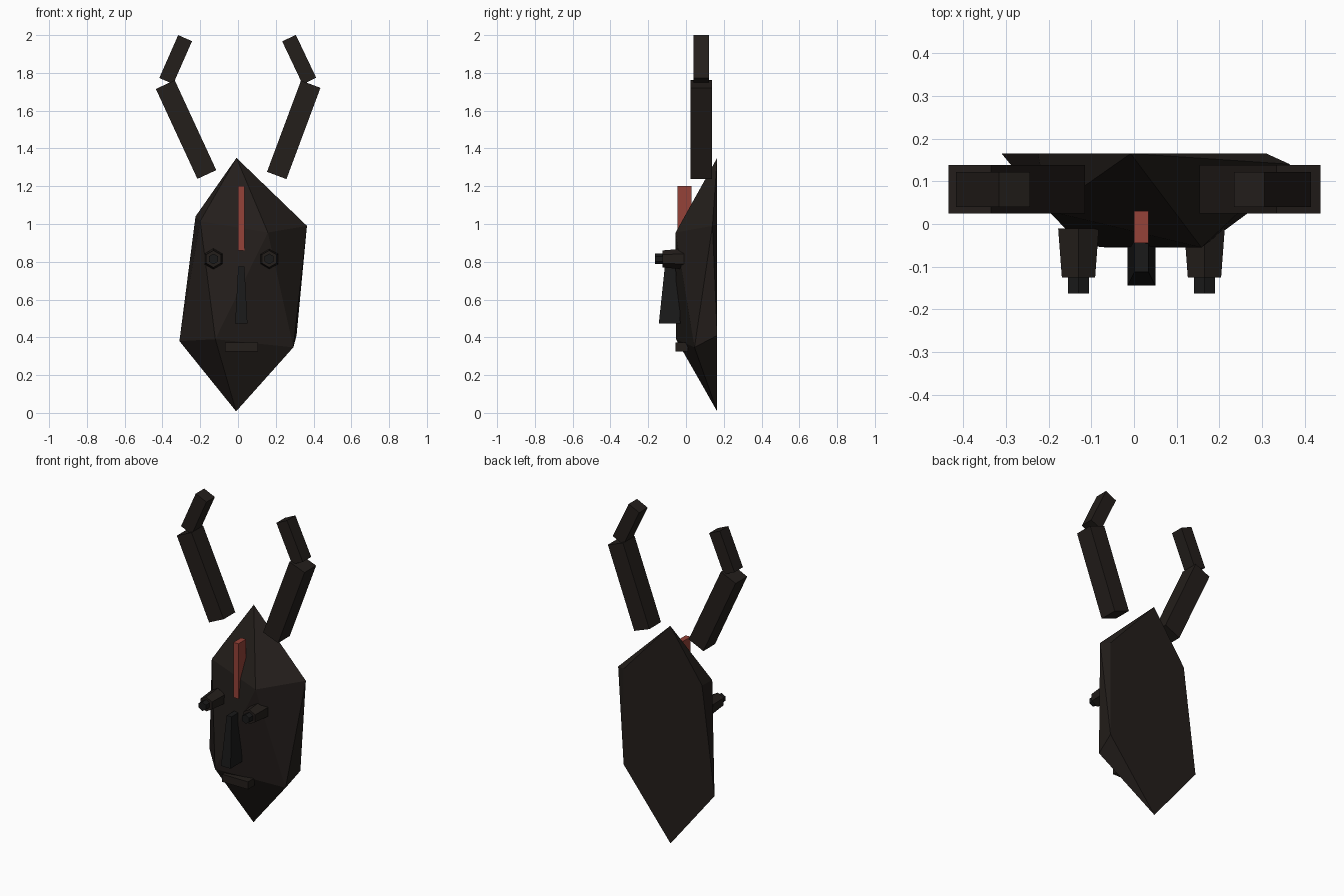
import bpy, bmesh, math
from mathutils import Vector

if "Cube" in bpy.data.objects:
    bpy.data.objects.remove(bpy.data.objects["Cube"])


def material(name, rgb):
    m = bpy.data.materials.new(name)
    m.diffuse_color = (*rgb, 1)
    m.use_nodes = True
    m.node_tree.nodes["Principled BSDF"].inputs["Base Color"].default_value = m.diffuse_color
    return m


WOOD = material("dark_wood", (0.017, 0.013, 0.011))
BLACK = material("black_wood", (0.010, 0.010, 0.010))
RED = material("red_paint", (0.30, 0.055, 0.040))


def hull(name, points, mat):
    """Closed, flat-faced convex solid around a few points."""
    bm = bmesh.new()
    for p in points:
        bm.verts.new(p)
    res = bmesh.ops.convex_hull(bm, input=bm.verts[:])
    inside = [v for v in res["geom_interior"] if isinstance(v, bmesh.types.BMVert)]
    bmesh.ops.delete(bm, geom=inside, context='VERTS')
    bmesh.ops.dissolve_limit(bm, angle_limit=math.radians(0.5),
                             verts=bm.verts[:], edges=bm.edges[:])
    bmesh.ops.recalc_face_normals(bm, faces=bm.faces[:])
    mesh = bpy.data.meshes.new(name)
    bm.to_mesh(mesh)
    bm.free()
    mesh.materials.append(mat)
    ob = bpy.data.objects.new(name, mesh)
    bpy.context.collection.objects.link(ob)
    return ob


def rect(x0, x1, y0, y1, z):
    return [(x, y, z) for x in (x0, x1) for y in (y0, y1)]


def bar(name, a, b, width, y0, y1, mat):
    """Square bar between two (x, z) points."""
    a, b = Vector(a), Vector(b)
    d = (b - a).normalized()
    n = Vector((-d.y, d.x)) * width / 2
    return hull(name, [(p.x, y, p.y) for c in (a, b) for p in (c - n, c + n)
                       for y in (y0, y1)], mat)


def hexagon(x, y, z, r):
    return [(x + r * math.sin(i * math.pi / 3), y, z + r * math.cos(i * math.pi / 3))
            for i in range(6)]


# Faceted face with a flat back
hull("face", [
    (-0.008, 0.165, 1.35), (-0.01, 0.165, 0.008),
    (0.158, -0.055, 0.955), (-0.20, 0.03, 1.015),
    (-0.12, -0.053, 0.39), (0.293, 0.045, 0.347),
    (0.365, 0.14, 0.99), (0.31, 0.165, 0.41),
    (-0.31, 0.165, 0.38), (-0.225, 0.165, 1.04), (0.31, 0.165, 1.0),
], WOOD)

# Two-part horns, slightly uneven left to right
for side, base, bend, bend2, tip in (
        ("left", (-0.165, 1.262), (-0.385, 1.738), (-0.38, 1.757), (-0.28, 1.984)),
        ("right", (0.205, 1.257), (0.385, 1.740), (0.378, 1.757), (0.27, 1.984))):
    bar(side + "_horn_lower", base, bend, 0.11, 0.025, 0.138, WOOD)
    bar(side + "_horn_upper", bend2, tip, 0.08, 0.04, 0.122, WOOD)

# Tapered eye stalks with pupils
for side, x in (("left", -0.13), ("right", 0.165)):
    hull(side + "_eye", hexagon(x, -0.01, 0.815, 0.055)
         + hexagon(x, -0.125, 0.815, 0.045), WOOD)
    hull(side + "_pupil", hexagon(x, -0.11, 0.815, 0.028)
         + hexagon(x, -0.163, 0.815, 0.028), BLACK)

# Nose, mouth and red crest
hull("nose", rect(-0.015, 0.05, -0.144, -0.03, 0.472)
     + rect(0.001, 0.034, -0.112, -0.04, 0.775), BLACK)
hull("mouth", rect(-0.07, 0.107, -0.055, 0.01, 0.325)
     + rect(-0.07, 0.107, -0.055, 0.01, 0.372), WOOD)
hull("crest", rect(0.0, 0.034, -0.045, 0.03, 0.86)
     + rect(0.0, 0.034, -0.045, 0.03, 1.20), RED)
